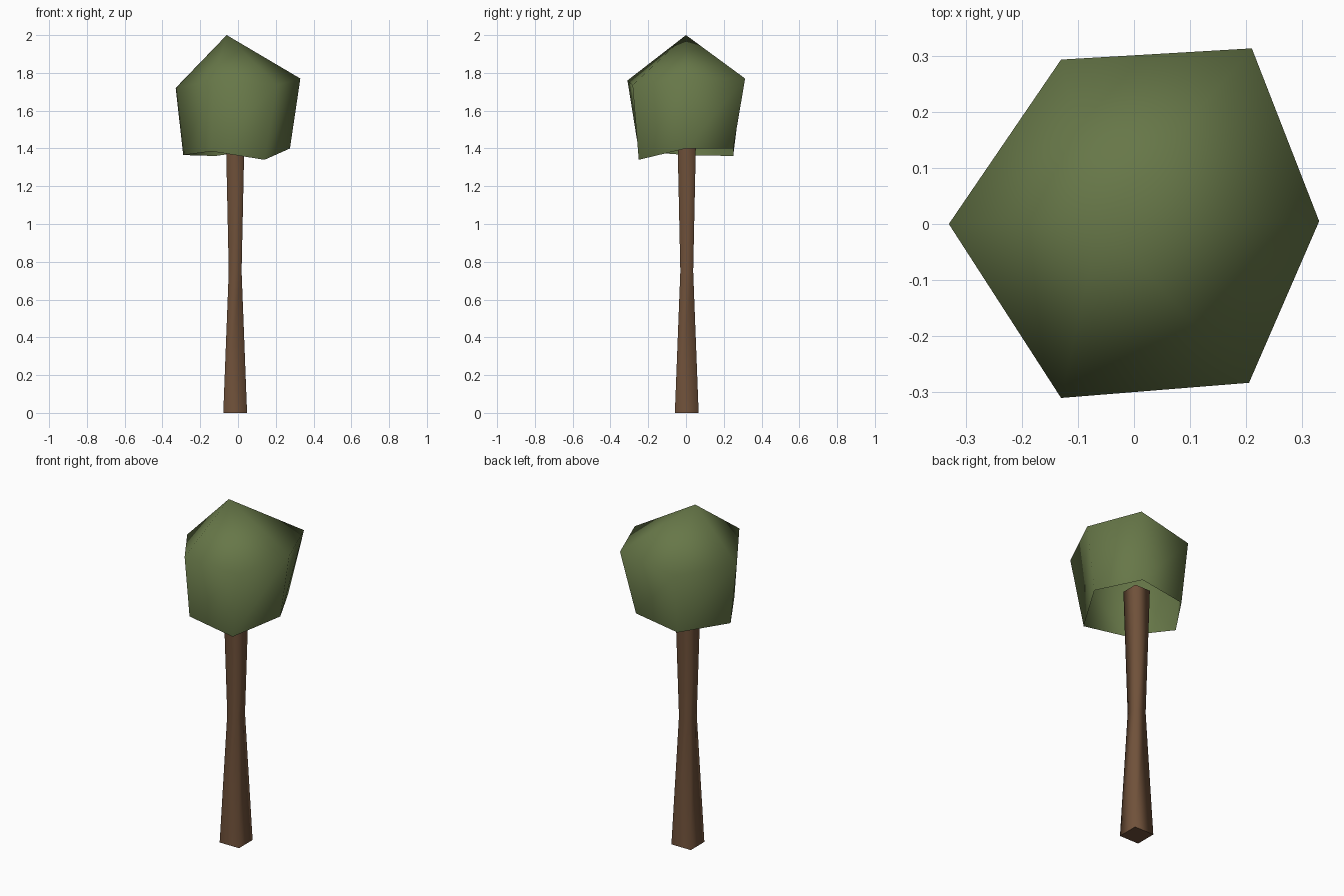
import bpy
import bmesh

cube = bpy.data.objects.get("Cube")
if cube:
    bpy.data.objects.remove(cube, do_unlink=True)


def make_material(name, colour):
    mat = bpy.data.materials.new(name)
    mat.use_nodes = True
    mat.diffuse_color = colour
    mat.node_tree.nodes["Principled BSDF"].inputs["Base Color"].default_value = colour
    return mat


def make_object(name, bm, mat):
    mesh = bpy.data.meshes.new(name)
    bm.to_mesh(mesh)
    bm.free()
    mesh.materials.append(mat)
    obj = bpy.data.objects.new(name, mesh)
    bpy.context.collection.objects.link(obj)
    return obj


def add_ring(bm, points):
    return [bm.verts.new(p) for p in points]


def bridge(bm, low, high):
    """Join two rings of vertices with smooth quads."""
    n = len(low)
    for i in range(n):
        j = (i + 1) % n
        bm.faces.new((low[i], low[j], high[j], high[i])).smooth = True


leaf_green = make_material("leaf green", (0.135, 0.185, 0.065, 1))
bark_brown = make_material("bark brown", (0.16, 0.082, 0.042, 1))

# Trunk: square section, pinched at the waist, running up inside the crown
bm = bmesh.new()
corners = [(-1, -1), (1, -1), (1, 1), (-1, 1)]
sections = [(0, 0.063), (0.75, 0.034), (1.5, 0.05)]
rings = [add_ring(bm, [(-0.015 + r * x, 0.004 + r * y, z) for x, y in corners])
         for z, r in sections]
for low, high in zip(rings, rings[1:]):
    bridge(bm, low, high)
base = bm.faces.new(rings[0][::-1])
for edge in base.edges:
    edge.smooth = False
make_object("trunk", bm, bark_brown)

# Crown: irregular six-sided shell, open below, with a pointed top
bm = bmesh.new()
rim = add_ring(bm, [(-0.29, 0, 1.365), (-0.14, -0.25, 1.385), (0.14, -0.25, 1.34),
                    (0.275, 0, 1.40), (0.15, 0.25, 1.40), (-0.12, 0.25, 1.36)])
shoulder = add_ring(bm, [(-0.33, 0, 1.72), (-0.13, -0.31, 1.76), (0.205, -0.283, 1.735),
                         (0.33, 0.005, 1.77), (0.21, 0.313, 1.77), (-0.13, 0.293, 1.71)])
bridge(bm, rim, shoulder)
tip = bm.verts.new((-0.06, 0, 2))
for a, b in zip(shoulder, shoulder[1:] + shoulder[:1]):
    bm.faces.new((a, b, tip)).smooth = True
make_object("crown", bm, leaf_green)
